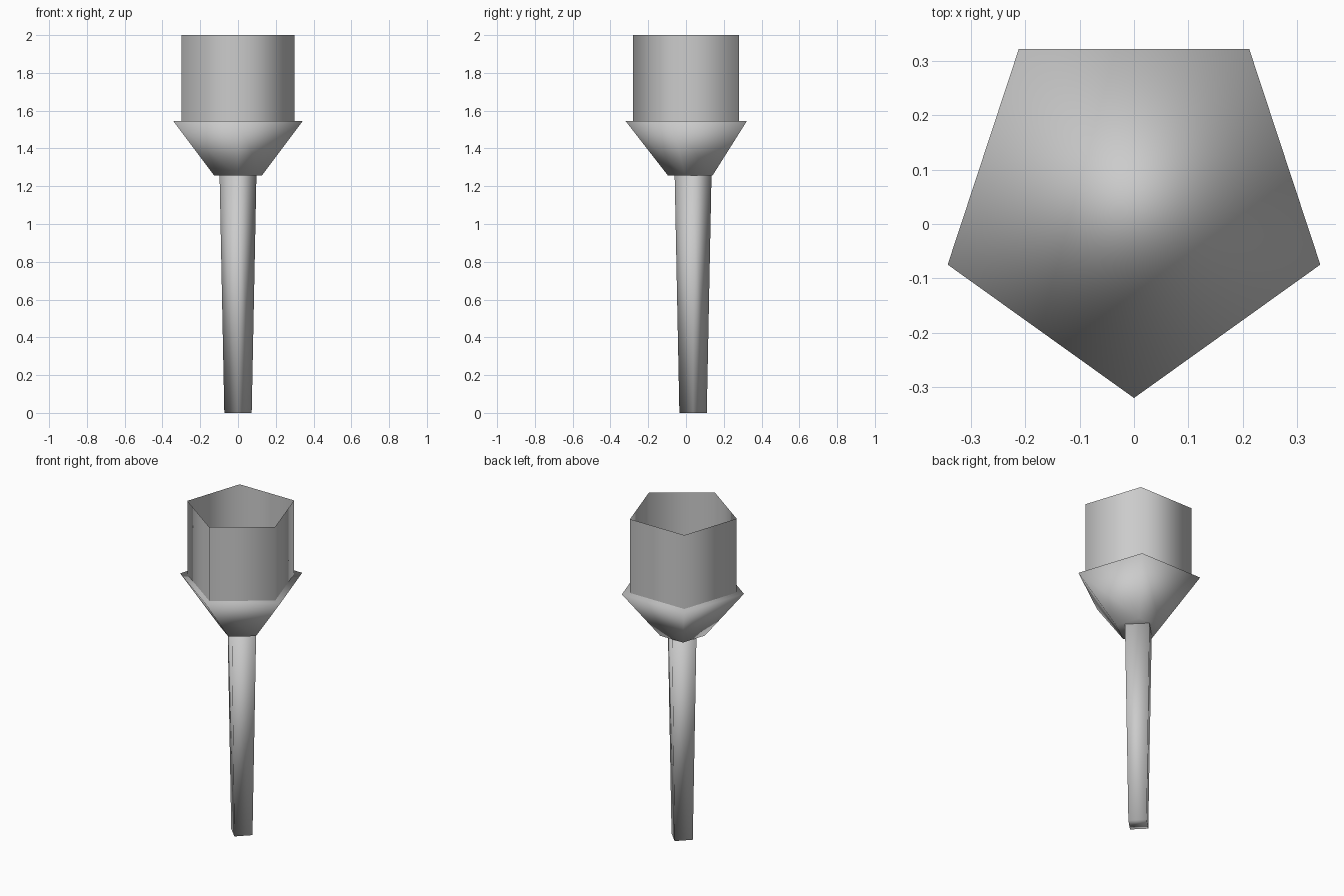
import bpy
import bmesh
from math import pi
from mathutils import Matrix

if "Cube" in bpy.data.objects:
    bpy.data.objects.remove(bpy.data.objects["Cube"], do_unlink=True)

# one plain grey for everything
GREY = (0.6, 0.6, 0.6, 1.0)
grey = bpy.data.materials.new("plain_grey")
grey.use_nodes = True
grey.diffuse_color = GREY
grey.node_tree.nodes["Principled BSDF"].inputs["Base Color"].default_value = GREY


def tapered_prism(name, sides, bottom, top, r_bottom, r_top, y, capped=True, stretch=1.0):
    """Smooth-shaded prism between two heights, with a corner toward the front."""
    bm = bmesh.new()
    place = (Matrix.Translation((0, y, (bottom + top) / 2))
             @ Matrix.Diagonal((stretch, 1, 1, 1))
             @ Matrix.Rotation(pi, 4, "Z"))
    bmesh.ops.create_cone(bm, segments=sides, cap_ends=capped, radius1=r_bottom,
                          radius2=r_top, depth=top - bottom, matrix=place)
    for face in bm.faces:
        face.smooth = True
    mesh = bpy.data.meshes.new(name)
    bm.to_mesh(mesh)
    bm.free()
    mesh.materials.append(grey)
    obj = bpy.data.objects.new(name, mesh)
    bpy.context.collection.objects.link(obj)
    return obj


# four-sided stem, closed five-sided bowl, open five-sided collar
tapered_prism("stem", 4, 0, 1.256, 0.0725, 0.0975, 0.0375)
tapered_prism("bowl", 5, 1.256, 1.545, 0.13, 0.355, 0.035, stretch=1.015)
tapered_prism("open_collar", 5, 1.545, 2, 0.31, 0.31, 0.03, capped=False, stretch=1.015)
